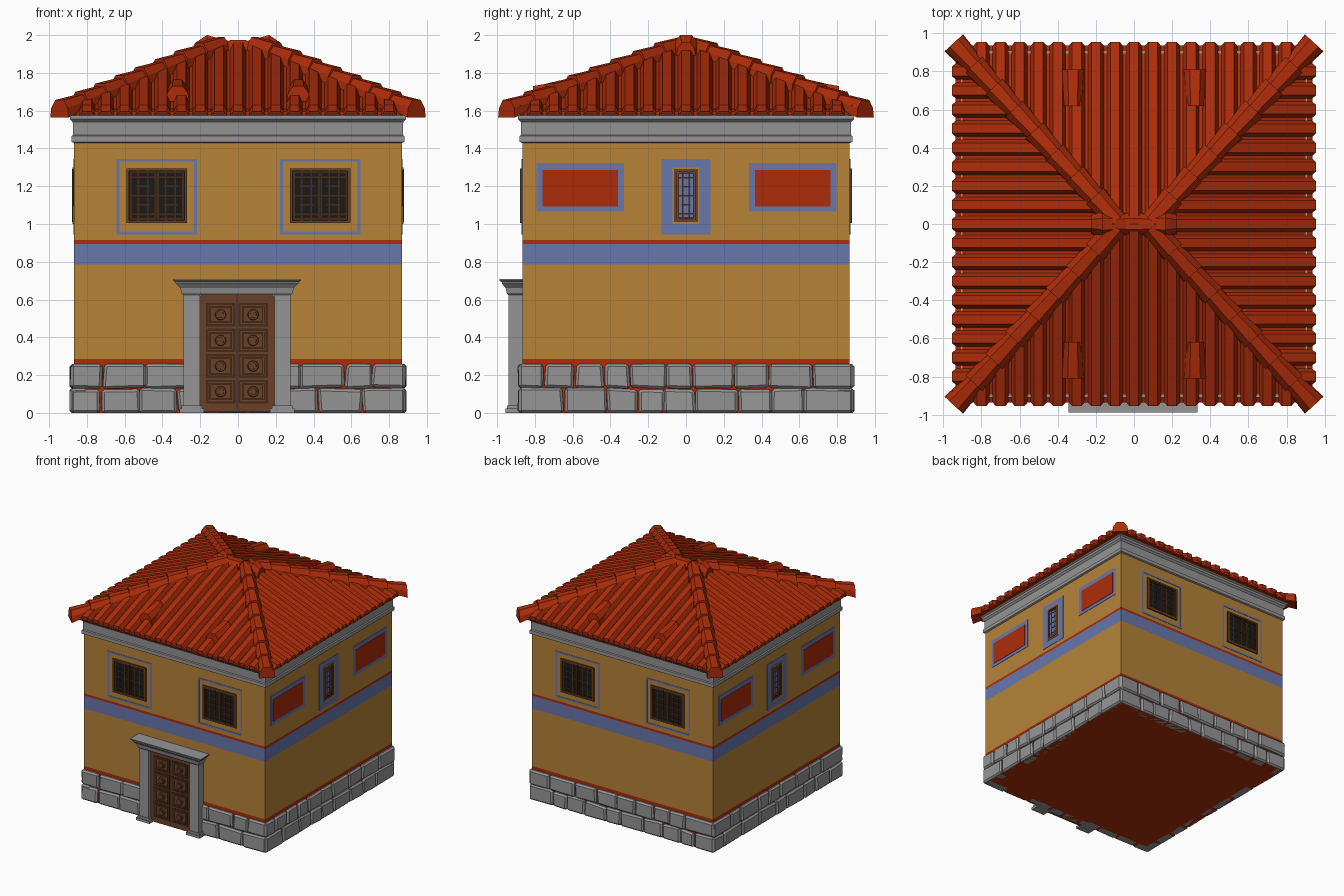
import bpy, bmesh, math, random
from mathutils import Vector, Matrix

random.seed(4)
if "Cube" in bpy.data.objects:
    bpy.data.objects.remove(bpy.data.objects["Cube"])


def material(name, r, g, b):
    col = [(c / 255) ** 2.2 for c in (r, g, b)] + [1]
    m = bpy.data.materials.new(name)
    m.use_nodes = True
    m.diffuse_color = col
    bsdf = next(n for n in m.node_tree.nodes if n.type == 'BSDF_PRINCIPLED')
    bsdf.inputs["Base Color"].default_value = col
    return m


OCHRE = material("ochre_plaster", 180, 130, 58)
RED = material("terracotta_red", 172, 48, 18)
BLUE = material("blue_paint", 104, 118, 172)
STONE = material("grey_stone", 148, 148, 148)
WOOD = material("brown_wood", 104, 66, 43)
DARKWOOD = material("dark_wood", 70, 46, 32)
DARK = material("dark_opening", 34, 32, 29)

WALL = 0.867
FRONT, RIGHT, BACK, LEFT = range(4)


def finish(name, bm, mats, turn=0):
    """Store a mesh, turned by quarter turns from the front side."""
    bmesh.ops.recalc_face_normals(bm, faces=bm.faces)
    bm.transform(Matrix.Rotation(turn * math.pi / 2, 4, 'Z'))
    me = bpy.data.meshes.new(name)
    bm.to_mesh(me)
    bm.free()
    for m in mats:
        me.materials.append(m)
    ob = bpy.data.objects.new(name, me)
    bpy.context.collection.objects.link(ob)
    return ob


def add_box(bm, u0, u1, d0, d1, z0, z1):
    """Box on the front side: u across, d outward, z up."""
    mat = Matrix.Translation(((u0 + u1) / 2, -(d0 + d1) / 2, (z0 + z1) / 2))
    mat = mat @ Matrix.Diagonal((u1 - u0, d1 - d0, z1 - z0, 1))
    return bmesh.ops.create_cube(bm, size=1, matrix=mat)["verts"]


def boxes(name, mat, items, turn=0):
    bm = bmesh.new()
    for b in items:
        add_box(bm, *b)
    return finish(name, bm, [mat], turn)


def frame(u, z, w, h, t, d0, d1):
    """Four bars round a rectangle centred on u, z."""
    a, b = w / 2, h / 2
    return [(u - a, u + a, d0, d1, z + b - t, z + b), (u - a, u + a, d0, d1, z - b, z - b + t),
            (u - a, u - a + t, d0, d1, z - b + t, z + b - t),
            (u + a - t, u + a, d0, d1, z - b + t, z + b - t)]


def loft(bm, rings):
    """Skin a list of point rings and cap both ends."""
    rows = [[bm.verts.new(p) for p in r] for r in rings]
    faces = []
    for a, b in zip(rows, rows[1:]):
        for i in range(len(a)):
            j = (i + 1) % len(a)
            faces.append(bm.faces.new((a[i], a[j], b[j], b[i])))
    bm.faces.new(rows[0])
    bm.faces.new(rows[-1])
    return faces


def square(r, z):
    return [(-r, -r, z), (r, -r, z), (r, r, z), (-r, r, z)]


# Plaster body with painted bands chosen by height
bm = bmesh.new()
levels = [0, 0.285, 0.785, 0.895, 0.915, 1.45]
loft(bm, [square(WALL, z) for z in levels])
bands = [1, 0, 2, 1, 0]
for f in bm.faces:
    z = f.calc_center_median().z
    f.material_index = 1 if z == 0 else bands[min(4, sum(z > l for l in levels[1:]))]
finish("plaster_body", bm, [OCHRE, RED, BLUE])

# Moulded cornice under the eaves
bm = bmesh.new()
loft(bm, [square(r, z) for r, z in ((0.87, 1.43), (0.882, 1.435), (0.882, 1.465), (0.873, 1.47),
                                   (0.875, 1.54), (0.89, 1.555), (0.89, 1.575), (0.908, 1.585),
                                   (0.908, 1.61))])
finish("cornice", bm, [STONE])


# Rough stone plinth, two courses of irregular blocks on each side
def stones(turn):
    bm = bmesh.new()
    for z0, z1 in ((0, 0.13), (0.13, 0.26)):
        u = -0.885
        while u < 0.885:
            w = random.uniform(0.13, 0.25)
            end = 0.885 if u + w > 0.78 else u + w
            for v in add_box(bm, u + 0.002, end - 0.002, 0.8, 0.89, z0, z1 - 0.002):
                inner = abs(v.co.x) < 0.88
                v.co.x += random.uniform(-0.008, 0.008) * inner
                if 0.02 < v.co.z < 0.24:
                    v.co.z += random.uniform(-0.007, 0.007)
                v.co.y += random.uniform(-0.004, 0.006)
            u = end
    ob = finish("stone_plinth", bm, [STONE], turn)
    bev = ob.modifiers.new("worn_edges", 'BEVEL')
    bev.width = 0.013
    bev.segments = 1


for side in range(4):
    stones(side)


# Windows with lattice
def window(name, u, w, h, leaves, turn):
    z = 1.15
    boxes(name + "_opening", DARK, [(u - w / 2, u + w / 2, 0.8, WALL + 0.002, z - h / 2, z + h / 2)], turn)
    boxes(name + "_frame", WOOD, frame(u, z, w, h, 0.014, 0.86, 0.878), turn)
    bars = []
    lw = (w - 0.03) / leaves
    for i in range(leaves):
        c = u + (i - (leaves - 1) / 2) * lw
        bars += frame(c, z, lw - 0.004, h - 0.034, 0.009, 0.86, 0.874)
        for s in (-1, 1):
            x = c + s * lw * 0.17
            bars.append((x - 0.004, x + 0.004, 0.86, 0.873, z - h / 2, z + h / 2))
        for k in (-2, -1, 0, 1, 2):
            y, half = z + k * h * 0.17, lw * (0.45 if k % 2 == 0 else 0.25)
            bars.append((c - half, c + half, 0.86, 0.872, y - 0.004, y + 0.004))
    boxes(name + "_lattice", DARKWOOD, bars, turn)


for side in (FRONT, BACK):
    for u in (-0.43, 0.435):
        boxes("window_blue_border", BLUE, frame(u, 1.145, 0.425, 0.4, 0.015, 0.86, 0.87), side)
        window("wide_window", u, 0.32, 0.29, 2, side)

for side in (RIGHT, LEFT):
    boxes("slit_window_border", BLUE, [(-0.13, 0.13, 0.86, 0.87, 0.945, 1.345)], side)
    boxes("slit_window_rim", OCHRE, frame(0, 1.15, 0.145, 0.3, 0.012, 0.86, 0.875), side)
    window("slit_window", 0, 0.125, 0.28, 1, side)
    for u in (-0.56, 0.565):
        boxes("panel_blue_border", BLUE, [(u - 0.232, u + 0.232, 0.86, 0.87, 1.065, 1.322)], side)
        boxes("red_panel", RED, [(u - 0.2, u + 0.2, 0.86, 0.873, 1.093, 1.285)], side)

# Stone door surround
parts = [(-0.3, 0.28, 0.8, 0.935, 0.64, 0.655), (-0.28, 0.26, 0.8, 0.92, 0.635, 0.645)]
for s in (-1, 1):
    c = -0.005 + s * 0.24
    parts += [(c - 0.043, c + 0.043, 0.8, 0.94, 0.03, 0.64),
              (c - 0.065, c + 0.065, 0.8, 0.955, 0, 0.022),
              (c - 0.054, c + 0.054, 0.8, 0.948, 0.022, 0.04)]
boxes("door_surround", STONE, parts)
bm = bmesh.new()
loft(bm, [[(-w - 0.005, -d, z), (w - 0.005, -d, z), (w - 0.005, -0.8, z), (-w - 0.005, -0.8, z)]
          for w, d, z in ((0.285, 0.943, 0.625), (0.295, 0.95, 0.635), (0.3, 0.955, 0.66),
                          (0.325, 0.975, 0.685), (0.325, 0.975, 0.692), (0.338, 0.988, 0.7),
                          (0.338, 0.988, 0.708))])
finish("door_cornice", bm, [STONE])

# Wooden door with clipped corners, framed panels and round bosses
DOOR = -0.006
bm = bmesh.new()
outline = [(sx * w, z) for sx, w, z in ((-1, 0.175, 0.005), (1, 0.175, 0.005), (1, 0.198, 0.03), (1, 0.198, 0.612),
                                        (1, 0.175, 0.638), (-1, 0.175, 0.638), (-1, 0.198, 0.612), (-1, 0.198, 0.03))]
loft(bm, [[(DOOR + x, -d, z) for x, z in outline] for d in (0.8, 0.91)])
finish("door_leaf", bm, [WOOD])
panels, grooves = [], []
bm = bmesh.new()
for col in (-1, 1):
    for row in range(4):
        c, z = DOOR + col * 0.086, 0.112 + row * 0.136
        grooves += frame(c, z, 0.155, 0.125, 0.012, 0.9, 0.914)
        panels += frame(c, z, 0.118, 0.09, 0.008, 0.9, 0.918)
        for r, depth in ((0.031, 0.016), (0.02, 0.03)):
            bmesh.ops.create_cone(bm, cap_ends=True, segments=14, radius1=r, radius2=r * 0.85, depth=depth,
                                  matrix=Matrix.Translation((c, -0.912, z)) @ Matrix.Rotation(math.pi / 2, 4, 'X'))
finish("door_bosses", bm, [WOOD])
grooves.append((DOOR - 0.003, DOOR + 0.003, 0.9, 0.912, 0.02, 0.625))
boxes("door_panel_borders", DARKWOOD, grooves)
boxes("door_panel_mouldings", WOOD, panels)

# Hipped roof: corrugated slopes cut along the hips
EAVE, EAVE_Z, RISE, RIDGE = 0.935, 1.595, 0.345, 0.09


def slope(turn):
    bm = bmesh.new()
    side = turn % 2
    profile = [(-0.05, 0), (-0.042, 0), (-0.024, 0.034), (0.024, 0.034), (0.042, 0)]
    pts = [(i * 0.1 + du, h) for i in range(-9, 10) for du, h in profile] + [(0.95, 0)]
    rows = []
    for u, h in pts:
        a = min(abs(u), EAVE)
        if side:
            top, run = RIDGE + a * (EAVE - RIDGE) / EAVE, EAVE - RIDGE
        else:
            top, run = max(0, a - RIDGE) * EAVE / (EAVE - RIDGE), EAVE
        low = EAVE + h * 0.6
        z_top = EAVE_Z + RISE * (EAVE - top) / run
        rows.append([bm.verts.new(p) for p in ((u, -low + 0.004, EAVE_Z - 0.02 + h * 0.6), (u, -low, EAVE_Z + h),
                                               (u, -min(top, low), z_top + h))])
    for a, b in zip(rows, rows[1:]):
        for i in (0, 1):
            bm.faces.new((a[i], b[i], b[i + 1], a[i + 1]))
    finish("tiled_slope", bm, [RED], turn)


for side in range(4):
    slope(side)

bm = bmesh.new()
loft(bm, [square(0.935, 1.582), square(0.935, 1.592),
          [(-RIDGE, -0.01, 1.92), (RIDGE, -0.01, 1.92), (RIDGE, 0.01, 1.92), (-RIDGE, 0.01, 1.92)]])
finish("roof_deck", bm, [RED])


def tile(bm, p0, p1, w0, w1, h0, h1):
    """Angular cover tile from p0 to p1."""
    p0, p1 = Vector(p0), Vector(p1)
    across = (p1 - p0).cross(Vector((0, 0, 1))).normalized()
    loft(bm, [[p + across * (w * x) + Vector((0, 0, h * z)) for x, z in
               ((-1, -0.5), (-0.9, 0.3), (-0.45, 1), (0.45, 1), (0.9, 0.3), (1, -0.5))]
              for p, w, h in ((p0, w0, h0), (p1, w1, h1))])


# Overlapping hip tiles
bm = bmesh.new()
for sx in (-1, 1):
    for sy in (-1, 1):
        low = Vector((sx * 0.945, sy * 0.95, EAVE_Z))
        high = Vector((sx * 0.1, sy * 0.03, EAVE_Z + RISE))
        for i in range(8):
            tile(bm, low.lerp(high, i / 8), low.lerp(high, (i + 1.1) / 8), 0.066, 0.054, 0.062, 0.045)
finish("hip_tiles", bm, [RED])

# Ridge tiles, raised at both ends
bm = bmesh.new()
for s in (-1, 1):
    tile(bm, (s * 0.165, 0, 1.945), (s * 0.03, 0, 1.925), 0.07, 0.055, 0.055, 0.04)
    tile(bm, (s * 0.165, 0, 1.945), (s * 0.225, 0, 1.915), 0.07, 0.05, 0.055, 0.045)
tile(bm, (-0.045, 0, 1.925), (0.045, 0, 1.925), 0.062, 0.062, 0.048, 0.048)
finish("ridge_tiles", bm, [RED])

# Raised vent tiles on the front and back slopes
for side in (FRONT, BACK):
    bm = bmesh.new()
    for u in (-0.32, 0.32):
        tile(bm, (u, -0.81, 1.675), (u, -0.62, 1.725), 0.062, 0.05, 0.055, 0.04)
    finish("vent_tiles", bm, [RED], side)
